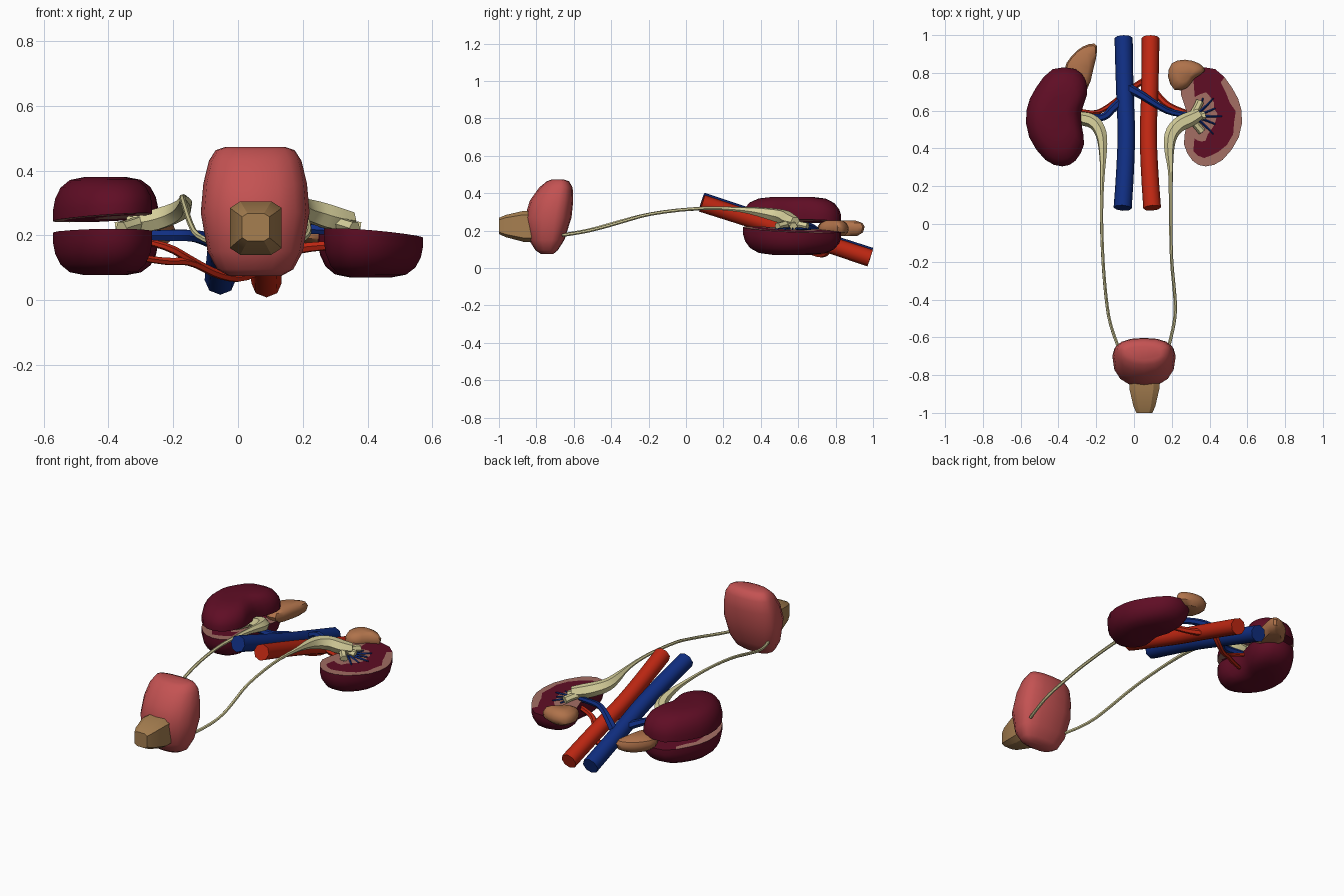
import bpy, bmesh, math, random
from mathutils import Vector

random.seed(4)
if "Cube" in bpy.data.objects:
    bpy.data.objects.remove(bpy.data.objects["Cube"])


def material(name, rgb):
    m = bpy.data.materials.new(name)
    m.use_nodes = True
    m.diffuse_color = (*rgb, 1)
    m.node_tree.nodes["Principled BSDF"].inputs["Base Color"].default_value = (*rgb, 1)
    return m


WINE = material("wine", (0.115, 0.004, 0.018))
FLESH = material("cut flesh", (0.36, 0.155, 0.125))
PINK = material("bladder pink", (0.55, 0.085, 0.085))
OCHRE = material("ochre", (0.38, 0.21, 0.08))
BROWN = material("gland brown", (0.43, 0.17, 0.07))
BLUE = material("vein blue", (0.005, 0.027, 0.22))
RED = material("artery red", (0.52, 0.02, 0.006))
CREAM = material("cream", (0.68, 0.63, 0.33))


def smooth(ob, angle=45):
    bpy.ops.object.select_all(action="DESELECT")
    ob.select_set(True)
    bpy.context.view_layer.objects.active = ob
    bpy.ops.object.shade_smooth_by_angle(angle=math.radians(angle))


def loft(name, rings, mats, rule=None, angle=45):
    """Skin stacked rings and cap both ends; rule(band, centre) picks the material."""
    bm = bmesh.new()
    loops = [[bm.verts.new(p) for p in ring] for ring in rings]
    n = len(loops[0])
    faces = [(0, bm.faces.new(loops[0])), (len(loops), bm.faces.new(loops[-1]))]
    for b, (lo, hi) in enumerate(zip(loops, loops[1:])):
        for i in range(n):
            j = (i + 1) % n
            faces.append((b + 1, bm.faces.new((lo[i], lo[j], hi[j], hi[i]))))
    if rule:
        for band, f in faces:
            f.material_index = rule(band, f.calc_center_median())
    bmesh.ops.recalc_face_normals(bm, faces=bm.faces[:])
    me = bpy.data.meshes.new(name)
    bm.to_mesh(me)
    bm.free()
    for m in mats:
        me.materials.append(m)
    ob = bpy.data.objects.new(name, me)
    bpy.context.collection.objects.link(ob)
    smooth(ob, angle)
    return ob


def tube(name, pts, mat, res=1, steps=3):
    """Tapered tube through (x, y, z, radius) points."""
    cu = bpy.data.curves.new(name, "CURVE")
    cu.dimensions = "3D"
    cu.bevel_depth = 1
    cu.bevel_resolution = res
    cu.use_fill_caps = True
    sp = cu.splines.new("NURBS")
    sp.points.add(len(pts) - 1)
    for p, (x, y, z, r) in zip(sp.points, pts):
        p.co = (x, y, z, 1)
        p.radius = r
    sp.order_u = min(3, len(pts))
    sp.use_endpoint_u = True
    sp.resolution_u = steps
    cu.materials.append(mat)
    ob = bpy.data.objects.new(name, cu)
    bpy.context.collection.objects.link(ob)
    bpy.ops.object.select_all(action="DESELECT")
    ob.select_set(True)
    bpy.context.view_layer.objects.active = ob
    bpy.ops.object.convert(target="MESH")
    smooth(ob, 50)


def refine(pts):
    """Double a closed outline with rounded midpoints."""
    out, n = [], len(pts)
    for i in range(n):
        a, b, c, d = (Vector(pts[(i + k) % n]) for k in (-1, 0, 1, 2))
        out += [b, (9 * (b + c) - a - d) / 16]
    return out


# Kidneys: bean outline shared by all halves, mirrored for the right
BEAN = refine([(.25, .68), (.255, .76), (.31, .82), (.43, .82), (.52, .72), (.57, .60),
               (.555, .46), (.47, .34), (.38, .305), (.31, .335), (.265, .42), (.275, .51), (.28, .59)])
CORE, HILUM = Vector((.41, .57)), Vector((.33, .57))


def kidney_half(name, side, depth, plane):
    rings = []
    for s in (.3, .46, .82):                       # cut face, from the hilum out
        ring = []
        for p in BEAN:
            k = s + (random.uniform(-.06, .06) if s > .4 else 0)
            q = HILUM + (p - HILUM) * k
            ring.append((q.x * side, q.y, plane(q.x, q.y)))
        rings.append(ring)
    for s, d in ((1, 0), (1, .25), (.96, .5), (.86, .75), (.68, .93), (.4, 1)):
        ring = []
        for p in BEAN:
            q = CORE + (p - CORE) * s
            base = plane(q.x, q.y)
            ring.append((q.x * side, q.y, base + (depth - base) * d))
        rings.append(ring)

    def colour(band, c):
        if band > 3:
            return 0
        if band == 3:
            return 0 if c.y > .76 else 1
        return 0 if band == 2 and abs(c.x) > .32 else 1
    loft(name, rings, [WINE, FLESH], colour)


kidney_half("left_kidney", 1, .07, lambda x, y: .203 - .05 * (y - .57) - .07 * (x - .41))
kidney_half("right_kidney_lower", -1, .077, lambda x, y: .207 - .05 * (y - .57))
kidney_half("right_kidney_upper", -1, .38, lambda x, y: .253 - .06 * (x - .41) - .04 * (y - .57))


# Adrenal glands: outlines lofted through their thickness
def gland(name, outline, levels):
    c = sum((Vector(p) for p in outline), Vector((0, 0))) / len(outline)
    rings = [[(*(c + (p - c) * s), z) for p in refine(outline)] for z, s in levels]
    loft(name, rings, [BROWN], angle=40)


gland("right_adrenal", [(-.37, .81), (-.33, .89), (-.27, .94), (-.21, .955), (-.195, .92),
                        (-.215, .82), (-.25, .71), (-.32, .72)],
      [(.172, .65), (.19, .92), (.22, 1), (.24, .9), (.254, .55)])
gland("left_adrenal", [(.18, .78), (.20, .85), (.27, .87), (.345, .85), (.375, .81), (.32, .77),
                       (.28, .72), (.215, .71)],
      [(.17, .65), (.19, .95), (.215, 1), (.24, .85), (.255, .5)])

# Great vessels
tube("vena_cava", [(-.055, .985, .062, .048), (-.05, .7, .155, .046), (-.035, .42, .247, .046),
                   (-.06, .085, .356, .048)], BLUE, 2, 4)
tube("aorta", [(.088, .985, .053, .047), (.085, .7, .147, .045), (.07, .42, .238, .045),
               (.096, .085, .346, .047)], RED, 2, 4)

# Renal veins and arteries
tube("left_renal_vein", [(-.03, .72, .16, .026), (.03, .69, .21, .022), (.12, .63, .235, .018),
                         (.2, .585, .22, .017), (.3, .575, .215, .015)], BLUE)
tube("right_renal_vein", [(-.05, .66, .17, .026), (-.11, .62, .195, .022), (-.15, .565, .20, .02),
                          (-.22, .56, .20, .02), (-.32, .585, .2, .014)], BLUE)
tube("left_renal_artery", [(.08, .74, .12, .02), (.13, .67, .14, .018), (.2, .61, .165, .016),
                           (.31, .58, .17, .014)], RED)
for tag, y, z in (("upper", .61, .19), ("lower", .53, .135)):
    tube("right_renal_artery_" + tag, [(.08, .77, .11, .018), (.03, .75, .065, .016),
                                       (-.06, .68, .075, .014), (-.15, .61, .125, .013),
                                       (-.22, .58, z - .02, .012), (-.32, y, z, .01)], RED)

# Ureters with funnel-shaped pelvis
tube("left_ureter", [(.35, .585, .245, .03), (.3, .555, .25, .042), (.235, .53, .272, .04),
                     (.19, .47, .285, .036), (.185, .38, .302, .025), (.195, .28, .314, .012),
                     (.193, .1, .324, .009), (.197, -.19, .292, .009), (.212, -.33, .25, .009),
                     (.222, -.46, .212, .009), (.205, -.57, .187, .009), (.18, -.66, .175, .009)], CREAM)
tube("right_ureter", [(-.34, .57, .235, .025), (-.28, .56, .24, .038), (-.21, .545, .262, .036),
                      (-.17, .48, .282, .032), (-.163, .38, .302, .022), (-.167, .27, .314, .012),
                      (-.174, .05, .32, .009), (-.165, -.2, .291, .009), (-.148, -.4, .235, .009),
                      (-.125, -.55, .192, .009), (-.075, -.67, .176, .009)], CREAM)

# Calyces and small veins fanning over the cut faces
for word, side in (("left", 1), ("right", -1)):
    for i, (x, y) in enumerate([(.35, .65), (.375, .575), (.36, .49)]):
        tube(f"{word}_calyx_{i + 1}", [(side * .3, .56, .24, .024), (side * .33, (y + .56) / 2, .232, .018),
                                       (side * x, y, .222, .022)], CREAM)
    for i in range(7):
        a = math.radians(-75 + 25 * i)
        reach = .1 + .025 * (i % 2)
        end = Vector((.34 + reach * math.cos(a), .57 + reach * math.sin(a)))
        mid = Vector((.34, .57)).lerp(end, .55)
        tube(f"{word}_small_vein_{i + 1}", [(side * .32, .57, .212, .007), (side * mid.x, mid.y, .21, .006),
                                            (side * end.x, end.y, .206, .004)], BLUE, 0, 2)
        for turn in (-.5, .5):
            tube(f"{word}_vein_twig_{i + 1}", [(side * mid.x, mid.y, .21, .005),
                 (side * (mid.x + .045 * math.cos(a + turn)), mid.y + .045 * math.sin(a + turn), .207, .003)],
                 BLUE, 0, 1)

# Bladder: rings of (height, half width, front, back)
rings = []
for z, w, y0, y1 in [(.074, .08, -.775, -.71), (.095, .118, -.805, -.685), (.15, .147, -.84, -.65),
                     (.27, .168, -.862, -.612), (.36, .16, -.835, -.603), (.43, .143, -.785, -.606),
                     (.463, .122, -.745, -.625), (.472, .095, -.72, -.65)]:
    yc, ring = y1 - .35 * (y1 - y0), []
    for i in range(16):
        a = math.tau * i / 16
        c, s = math.cos(a), math.sin(a)
        cx = math.copysign(abs(c) ** .85, c)
        sy = math.copysign(abs(s) ** .85, s)
        ring.append((.053 + w * cx, yc + sy * (y1 - yc if s > 0 else yc - y0), z))
    rings.append(ring)
loft("bladder", rings, [PINK], angle=55)

# Urethra stub: chamfered block narrowing to the front
rings = []
for y, w, z0, z1 in [(-.82, .08, .14, .305), (-.87, .08, .14, .305), (-.965, .058, .165, .283), (-1, .042, .182, .268)]:
    h, zc = (z1 - z0) / 2, (z0 + z1) / 2
    corners = [(.6, 1), (1, .75), (1, -.75), (.6, -1), (-.6, -1), (-1, -.75), (-1, .75), (-.6, 1)]
    rings.append([(.055 + w * u, y, zc + h * v) for u, v in corners])
loft("urethra", rings, [OCHRE], angle=25)
